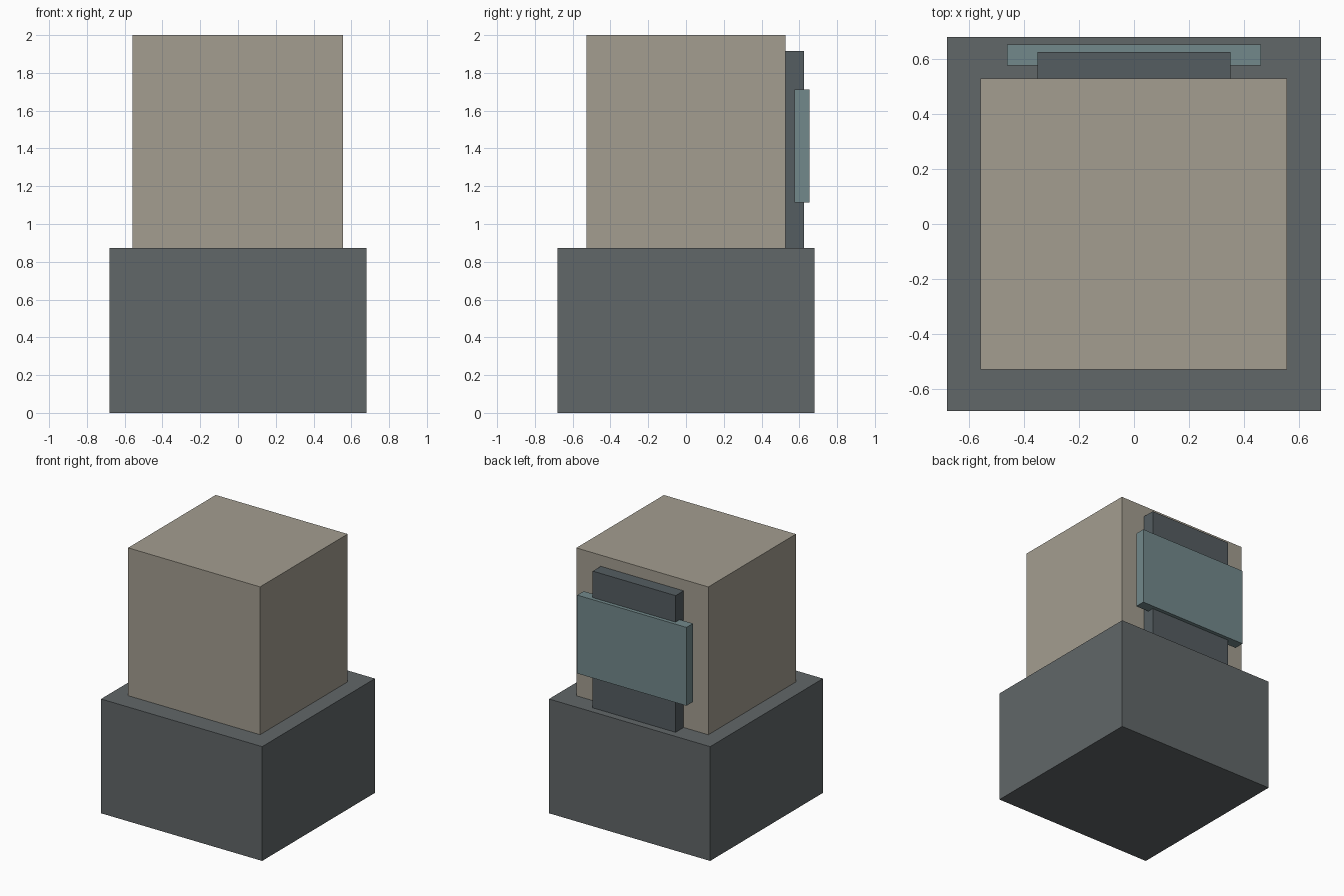
import bpy

if "Cube" in bpy.data.objects:
    bpy.data.objects.remove(bpy.data.objects["Cube"])


def material(name, rgb):
    mat = bpy.data.materials.new(name)
    mat.diffuse_color = (*rgb, 1)
    mat.use_nodes = True
    mat.node_tree.nodes["Principled BSDF"].inputs["Base Color"].default_value = mat.diffuse_color
    return mat


def box(name, x, y, z, mat):
    """Box spanning the (min, max) ranges x, y and z."""
    spans = (x, y, z)
    bpy.ops.mesh.primitive_cube_add(size=1, location=[(a + b) / 2 for a, b in spans])
    obj = bpy.context.object
    obj.name = name
    obj.scale = [b - a for a, b in spans]
    bpy.ops.object.transform_apply(location=False, rotation=False, scale=True)
    obj.data.materials.append(mat)
    return obj


dark = material("dark_grey", (0.12, 0.135, 0.14))
beige = material("beige", (0.37, 0.34, 0.28))
slate = material("slate", (0.09, 0.11, 0.12))
teal = material("teal_grey", (0.17, 0.25, 0.26))

# Wide plinth and the main block on top of it
box("base", (-0.68, 0.68), (-0.68, 0.68), (0, 0.872), dark)
box("body", (-0.558, 0.556), (-0.528, 0.528), (0.872, 2), beige)

# Upright plate on the back, crossed by a wider panel
box("back_plate", (-0.35, 0.35), (0.528, 0.625), (0.872, 1.915), slate)
box("back_panel", (-0.461, 0.461), (0.575, 0.653), (1.115, 1.713), teal)
